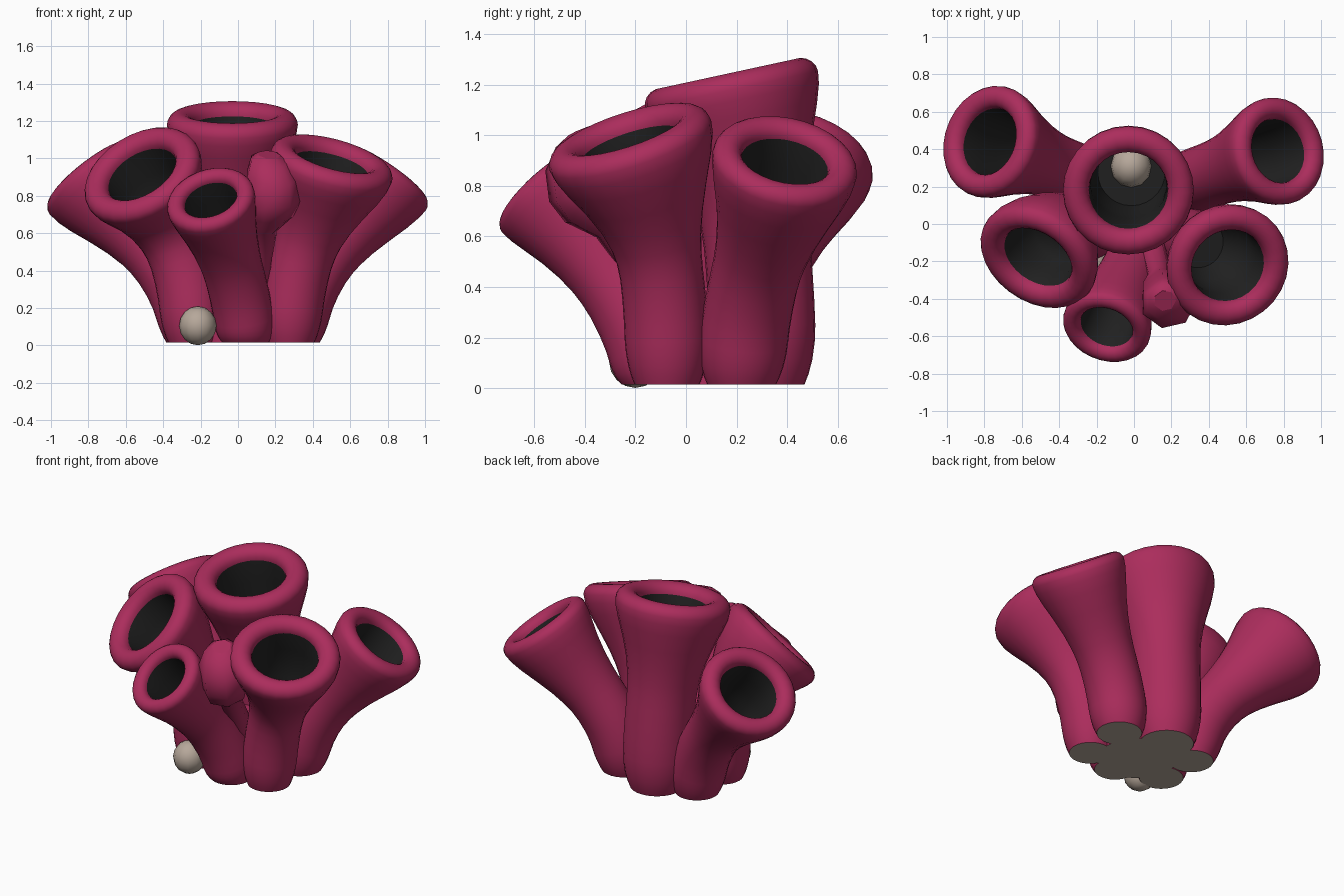
import bpy, bmesh, math
from mathutils import Vector

if "Cube" in bpy.data.objects:
    bpy.data.objects.remove(bpy.data.objects["Cube"])

Z = Vector((0, 0, 1))
FLOOR = 0.015


def mat(name, rgb):
    m = bpy.data.materials.new(name)
    m.diffuse_color = (*rgb, 1)
    m.use_nodes = True
    m.node_tree.nodes["Principled BSDF"].inputs["Base Color"].default_value = m.diffuse_color
    return m


PINK = mat("magenta_sponge", (0.41, 0.026, 0.108))
DARK = mat("dark_hollow", (0.016, 0.016, 0.016))
STONE = mat("pale_stone", (0.47, 0.39, 0.325))


def skin(name, rings, mats, caps, sides=28):
    """Loft circles: rings = (centre, axis, radius, material index of the band above)."""
    bm = bmesh.new()
    loops = []
    for c, axis, r, _ in rings:
        q = Z.rotation_difference(axis)
        loops.append([bm.verts.new(c + q @ Vector((r * math.cos(a), r * math.sin(a), 0)))
                      for a in (2 * math.pi * i / sides for i in range(sides))])
    for k in range(len(loops) - 1):
        a, b = loops[k], loops[k + 1]
        for i in range(sides):
            j = (i + 1) % sides
            f = bm.faces.new((a[i], a[j], b[j], b[i]))
            f.material_index = rings[k][3]
            f.smooth = True
    bm.faces.new(loops[0][::-1]).material_index = caps[0]
    bm.faces.new(loops[-1]).material_index = caps[1]
    me = bpy.data.meshes.new(name)
    bm.to_mesh(me)
    bm.free()
    for m in mats:
        me.materials.append(m)
    ob = bpy.data.objects.new(name, me)
    bpy.context.collection.objects.link(ob)
    return ob


FLARE = [(0, 0), (0.5, 0.0), (0.6, 0.09), (0.7, 0.25), (0.8, 0.49), (0.9, 0.79), (0.96, 0.95), (1, 1)]


def flare(t):
    for (a, fa), (b, fb) in zip(FLARE, FLARE[1:]):
        if t <= b:
            return fa + (fb - fa) * (t - a) / (b - a)
    return 1


def tube(name, base, r, rim, n, R, rise=0.4, lead=0.4):
    """Hollow trumpet: rises from base, bends to the rim normal, flares to a fat rolled lip."""
    p0 = Vector((*base, FLOOR))
    p3, n = Vector(rim), Vector(n).normalized()
    p1 = p0 + Z * (p3.z * rise)
    p2 = p3 - n * lead

    def at(t):
        s = 1 - t
        p = p0 * s**3 + p1 * 3 * s * s * t + p2 * 3 * s * t * t + p3 * t**3
        d = (p1 - p0) * s * s + (p2 - p1) * 2 * s * t + (p3 - p2) * t * t
        return p, d.normalized()

    rings = []
    # outer wall, rounded in at the foot
    for t in (0, 0.03, 0.07, 0.12, 0.17, 0.25, 0.35, 0.45, 0.53, 0.6, 0.7, 0.8, 0.9, 0.96):
        k = {0: 0.78, 0.03: 0.86, 0.07: 0.93, 0.12: 0.98}.get(t, 1)
        rings.append((*at(t), (r + (R - r) * flare(t)) * k, 0))
    # rolled lip
    for deg in range(0, 181, 20):
        a = math.radians(deg)
        rings.append((p3 + n * (0.19 * R * math.sin(a)), n,
                      R * (0.8 + 0.2 * math.cos(a)), 1 if deg == 180 else 0))
    # dark hollow
    for t in (0.88, 0.78, 0.68, 0.58, 0.48):
        rings.append((*at(t), min(R * 0.58, r + (R - r) * flare(t) - 0.03), 1))
    skin(name, rings, (PINK, DARK, STONE), (2, 1))


# six tubes: base xy, stem radius, rim centre, rim direction, rim radius
tube("tall_center_tube", (0.0, 0.305), 0.21, (-0.03, 0.18, 1.18), (0, -0.21, 0.97), 0.35)
tube("back_left_tube", (-0.25, 0.24), 0.17, (-0.765, 0.44, 0.885), (-0.6, 0.22, 0.77), 0.305)
tube("back_right_tube", (0.3, 0.22), 0.175, (0.765, 0.39, 0.885), (0.55, 0.18, 0.81), 0.29)
tube("front_left_tube", (-0.24, -0.03), 0.17, (-0.51, -0.17, 0.905), (-0.41, -0.6, 0.68), 0.335)
tube("front_right_tube", (0.28, -0.075), 0.165, (0.5, -0.22, 0.96), (0.25, -0.3, 0.92), 0.335)
tube("front_small_tube", (0.04, -0.13), 0.16, (-0.145, -0.545, 0.77), (-0.24, -0.65, 0.72), 0.24, 0.3, 0.33)

# shared core joining the tubes at the foot
skin("foot_core", [(Vector((0.02, 0.06, z)), Z, r, 0)
                   for z, r in ((FLOOR, 0.24), (0.15, 0.24), (0.3, 0.17), (0.4, 0.06))],
     (PINK, DARK, STONE), (2, 0))

# closed young bud on a thin stem
bud = [((0.08, -0.06, 0.25), 0.09), ((0.11, -0.17, 0.46), 0.07), ((0.14, -0.29, 0.62), 0.07),
       ((0.165, -0.36, 0.7), 0.13), ((0.185, -0.4, 0.79), 0.155), ((0.185, -0.42, 0.91), 0.15),
       ((0.17, -0.415, 0.99), 0.11), ((0.165, -0.41, 1.02), 0.06)]
skin("young_bud", [(Vector(c), Vector((0.1, -0.4, 1)).normalized(), r, 0) for c, r in bud],
     (PINK,), (0, 0), 7)

# pebbles at the foot and inside the tall tube
for name, loc, r in (("front_pebble", (-0.215, -0.2, 0.105), 0.104),
                     ("inner_pebble", (-0.015, 0.31, 0.6), 0.115)):
    bpy.ops.mesh.primitive_uv_sphere_add(segments=12, ring_count=8, radius=r, location=loc)
    ob = bpy.context.object
    ob.name = name
    ob.scale = (0.96, 1, 1)
    ob.data.materials.append(STONE)
    bpy.ops.object.shade_smooth()
